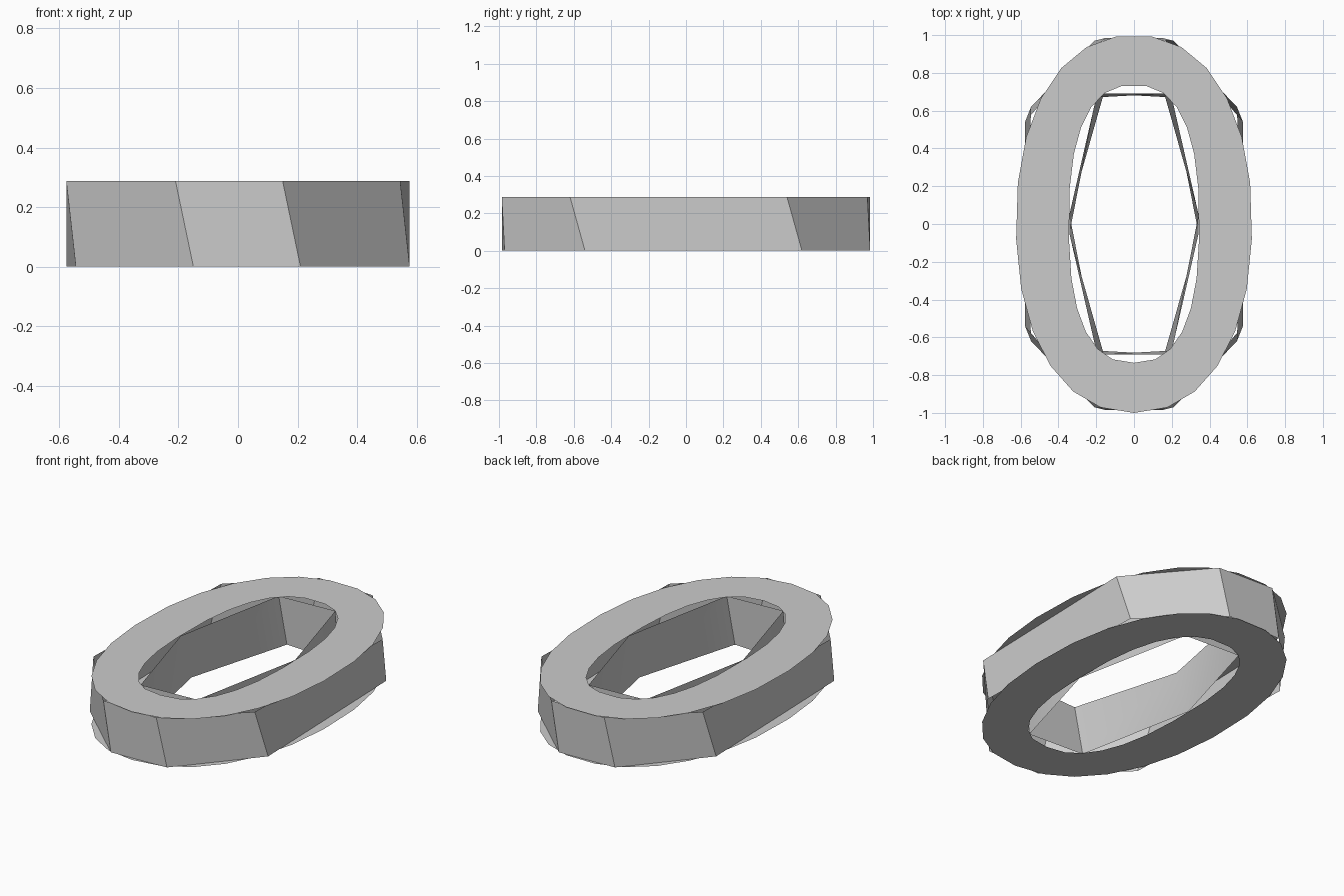
import bpy
import math

old = bpy.data.objects.get("Cube")
if old:
    bpy.data.objects.remove(old, do_unlink=True)

HEIGHT = 0.287
SIDES = 25

grey = bpy.data.materials.new("plain_grey")
grey.use_nodes = True
grey.diffuse_color = (0.6, 0.6, 0.6, 1)
grey.node_tree.nodes["Principled BSDF"].inputs["Base Color"].default_value = (0.6, 0.6, 0.6, 1)


def band(name, loop_a, loop_b):
    """Strip of quads between two closed loops of equal length."""
    n = len(loop_a)
    faces = [(i, (i + 1) % n, n + (i + 1) % n, n + i) for i in range(n)]
    mesh = bpy.data.meshes.new(name)
    mesh.from_pydata(loop_a + loop_b, [], faces)
    mesh.materials.append(grey)
    obj = bpy.data.objects.new(name, mesh)
    bpy.context.collection.objects.link(obj)
    bpy.ops.object.select_all(action='DESELECT')
    obj.select_set(True)
    bpy.context.view_layer.objects.active = obj
    bpy.ops.object.shade_smooth_by_angle(angle=math.radians(30))
    return obj


def oval(a, b, power, z):
    """Slightly squared oval, starting at the front, anticlockwise."""
    def bulge(v):
        return math.copysign(abs(v) ** (2 / power), v)
    turns = [math.tau * i / SIDES for i in range(SIDES)]
    return [(a * bulge(math.sin(t)), -b * bulge(math.cos(t)), z) for t in turns]


def full_turn(half, z):
    """Complete a half outline by turning it about the centre."""
    return [(s * x, s * y, z) for s in (1, -1) for x, y in half]


# Flat oval faces, top and bottom
def plate_loops(z):
    return oval(0.625, 1.0, 2.2, z), oval(0.345, 0.735, 2.5, z)


rim, hole = plate_loops(HEIGHT)
band("top_plate", rim, hole)
rim, hole = plate_loops(0)
band("bottom_plate", hole, rim)

# Twisted eight-sided outer wall
outer_top = [(-0.21, -0.97), (0.15, -0.985), (0.545, -0.62), (0.577, 0.54)]
outer_bottom = [(-0.15, -0.985), (0.21, -0.97), (0.577, -0.54), (0.545, 0.62)]
band("outer_wall", full_turn(outer_bottom, 0), full_turn(outer_top, HEIGHT))

# Six-sided inner wall, twisted the other way and facing the hole
inner_top = [(0.342, 0.05), (0.16, 0.69), (-0.2, 0.67)]
inner_bottom = [(0.342, -0.05), (0.2, 0.67), (-0.16, 0.69)]
band("inner_wall", full_turn(inner_top, HEIGHT), full_turn(inner_bottom, 0))
